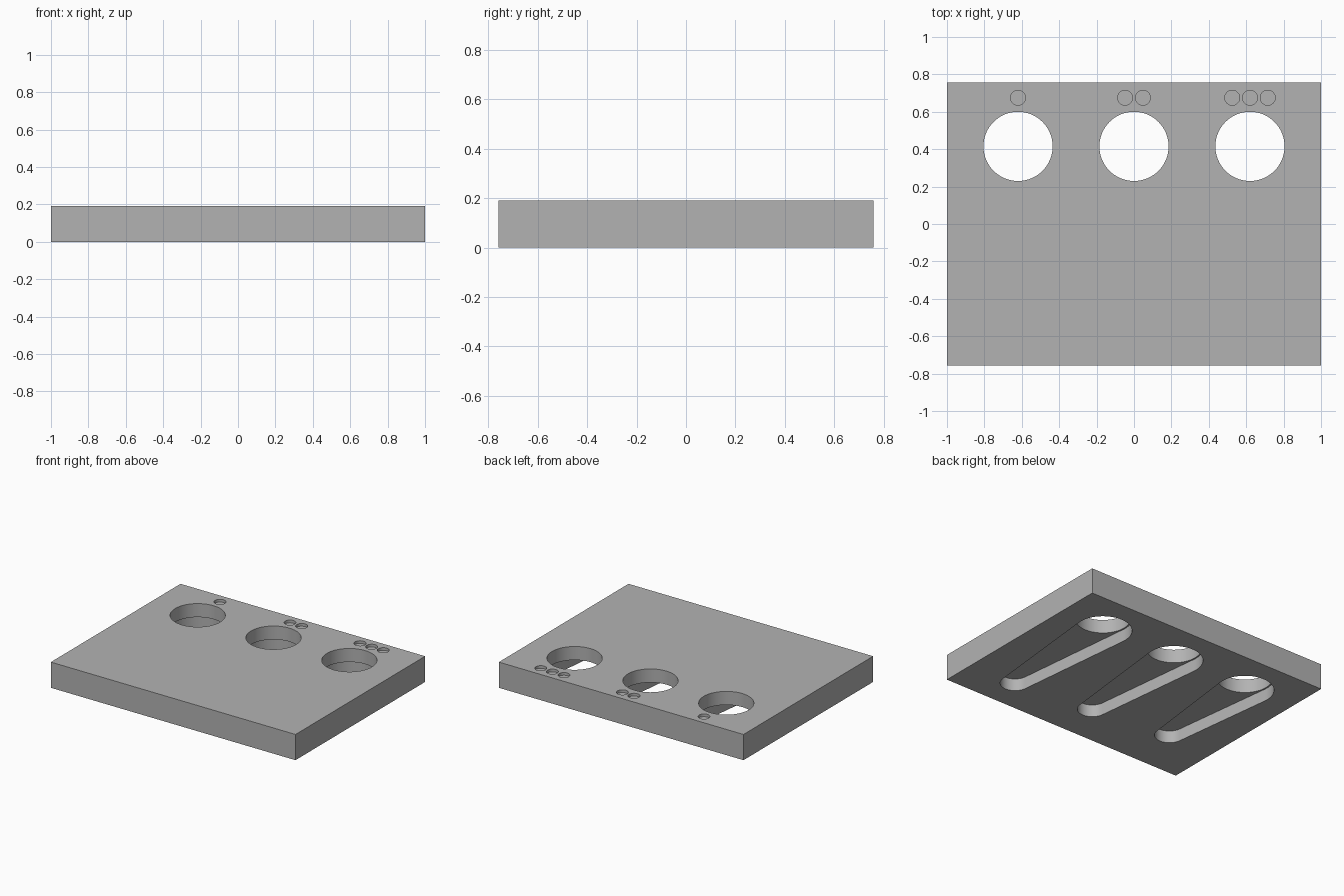
import bpy
import bmesh
from math import sin, cos, pi, asin, radians

cube = bpy.data.objects.get("Cube")
if cube:
    bpy.data.objects.remove(cube, do_unlink=True)

HALF_X, HALF_Y, HEIGHT = 1.0, 0.757, 0.19
HOLE_Y, HOLE_R = 0.415, 0.185
POCKET_R, TIP_R, POCKET_DEPTH = 0.195, 0.1, 0.09
DOT_Y, DOT_R, DOT_DEPTH, DOT_STEP = 0.675, 0.04, 0.02, 0.095

grey = bpy.data.materials.new("plain_grey")
grey.use_nodes = True
grey.diffuse_color = (0.45, 0.45, 0.45, 1)
grey.node_tree.nodes["Principled BSDF"].inputs["Base Color"].default_value = grey.diffuse_color


def arc(x, y, r, start, end, steps):
    """Points along a circular arc, both ends included."""
    angles = [start + (end - start) * i / steps for i in range(steps + 1)]
    return [(x + r * cos(a), y + r * sin(a)) for a in angles]


def prism(name, outline, bottom, top):
    """Extrude a flat outline between two heights."""
    bm = bmesh.new()
    face = bm.faces.new([bm.verts.new((x, y, bottom)) for x, y in outline])
    side = bmesh.ops.extrude_face_region(bm, geom=[face])["geom"]
    moved = [v for v in side if isinstance(v, bmesh.types.BMVert)]
    bmesh.ops.translate(bm, verts=moved, vec=(0, 0, top - bottom))
    bmesh.ops.recalc_face_normals(bm, faces=bm.faces)
    mesh = bpy.data.meshes.new(name)
    bm.to_mesh(mesh)
    bm.free()
    mesh.materials.append(grey)
    obj = bpy.data.objects.new(name, mesh)
    bpy.context.collection.objects.link(obj)
    return obj


def select_only(obj):
    bpy.ops.object.select_all(action="DESELECT")
    obj.select_set(True)
    bpy.context.view_layer.objects.active = obj


def cut(body, cutter):
    """Subtract a cutter from the body and throw the cutter away."""
    cutter.hide_render = True
    mod = body.modifiers.new(cutter.name, "BOOLEAN")
    mod.operation = "DIFFERENCE"
    mod.solver = "EXACT"
    mod.object = cutter
    select_only(body)
    bpy.ops.object.modifier_apply(modifier=mod.name)
    bpy.data.objects.remove(cutter, do_unlink=True)


def circle(x, y, r, steps):
    return arc(x, y, r, 0, 2 * pi, steps)[:-1]


def teardrop(x, tip_y):
    """Outline tapering from the large hole to a small rounded tip."""
    lean = asin((POCKET_R - TIP_R) / (HOLE_Y - tip_y))
    return (arc(x, HOLE_Y, POCKET_R, -lean, pi + lean, 40)
            + arc(x, tip_y, TIP_R, pi + lean, 2 * pi - lean, 24))


# Flat slab
slab = prism("slab", [(-HALF_X, -HALF_Y), (HALF_X, -HALF_Y),
                      (HALF_X, HALF_Y), (-HALF_X, HALF_Y)], 0, HEIGHT)

# Three stations: through hole, tapered pocket underneath, counting dots on top
for count, x, tip_y in ((1, -0.62, -0.37), (2, 0, -0.435), (3, 0.62, -0.5)):
    cut(slab, prism("hole_cutter", circle(x, HOLE_Y, HOLE_R, 64), -0.1, 0.3))
    cut(slab, prism("pocket_cutter", teardrop(x, tip_y), -0.05, POCKET_DEPTH))
    for i in range(count):
        dot_x = x + (i - (count - 1) / 2) * DOT_STEP
        cut(slab, prism("dot_cutter", circle(dot_x, DOT_Y, DOT_R, 32),
                        HEIGHT - DOT_DEPTH, 0.3))

# Smooth curved walls, keep the rims sharp
select_only(slab)
bpy.ops.object.shade_smooth_by_angle(angle=radians(30))
